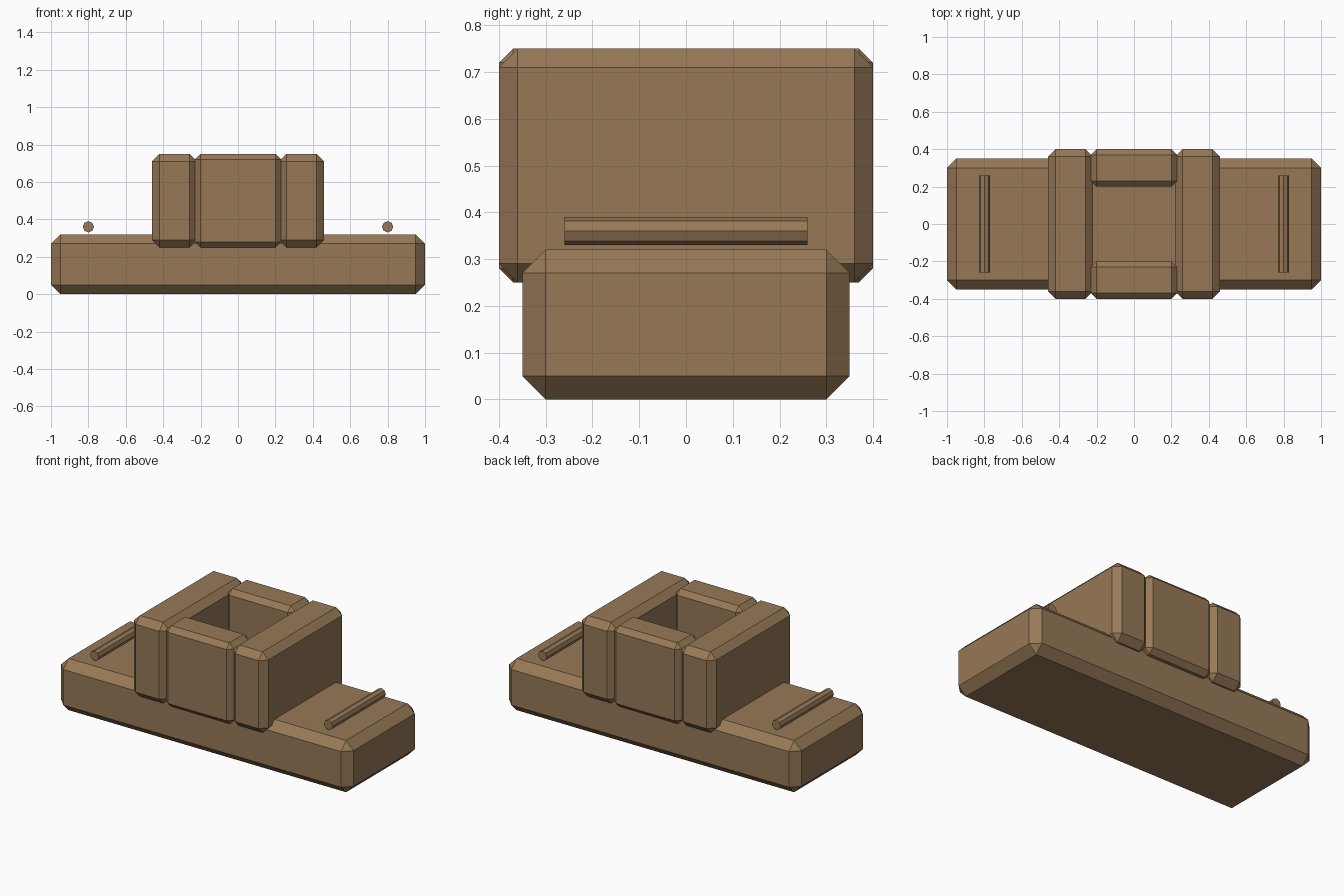
import bpy
import bmesh
from math import pi
from mathutils import Matrix

cube = bpy.data.objects.get("Cube")
if cube:
    bpy.data.objects.remove(cube, do_unlink=True)

COLOUR = (0.31, 0.19, 0.095, 1.0)
brown = bpy.data.materials.new("earthy brown")
brown.use_nodes = True
brown.diffuse_color = COLOUR
shader = brown.node_tree.nodes["Principled BSDF"]
shader.inputs["Base Color"].default_value = COLOUR
shader.inputs["Roughness"].default_value = 0.9


def add_object(name, bm):
    mesh = bpy.data.meshes.new(name)
    bm.to_mesh(mesh)
    bm.free()
    mesh.materials.append(brown)
    obj = bpy.data.objects.new(name, mesh)
    bpy.context.collection.objects.link(obj)
    return obj


def chamfered_block(name, centre, size, chamfer):
    bm = bmesh.new()
    matrix = Matrix.Translation(centre) @ Matrix.Diagonal((*size, 1))
    bmesh.ops.create_cube(bm, size=1, matrix=matrix)
    obj = add_object(name, bm)
    bevel = obj.modifiers.new("chamfer", "BEVEL")
    bevel.width = chamfer
    bevel.segments = 1
    bevel.limit_method = "NONE"
    return obj


def rod(name, centre, radius, length):
    bm = bmesh.new()
    matrix = Matrix.Translation(centre) @ Matrix.Rotation(pi / 2, 4, "X")
    bmesh.ops.create_cone(bm, cap_ends=True, segments=8, radius1=radius,
                          radius2=radius, depth=length, matrix=matrix)
    return add_object(name, bm)


# Long base slab
chamfered_block("base_slab", (0, 0, 0.16), (2, 0.7, 0.32), 0.05)

# Side walls of the central well, and the rods lying beside it
for side, sign in (("left", 1), ("right", -1)):
    chamfered_block(side + "_wall", (sign * 0.34, 0, 0.5), (0.24, 0.8, 0.5), 0.04)
    rod(side + "_rod", (sign * 0.8, 0, 0.36), 0.03, 0.52)

# Front and back walls that close the well
for side, sign in (("front", -1), ("back", 1)):
    chamfered_block(side + "_wall", (0, sign * 0.3, 0.5), (0.46, 0.2, 0.5), 0.03)
